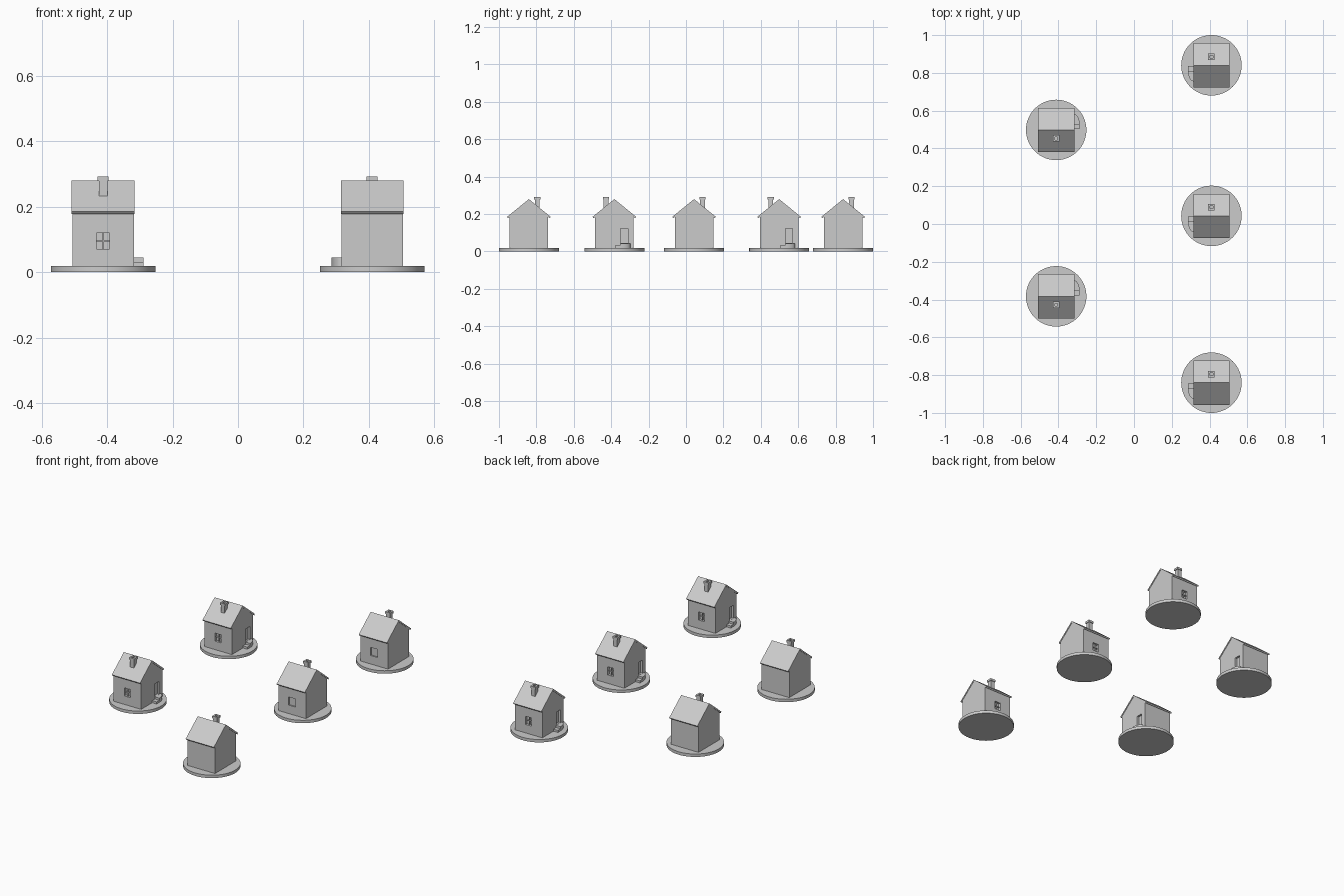
import bpy, bmesh, math
from mathutils import Matrix, Vector

cube = bpy.data.objects.get("Cube")
if cube:
    bpy.data.objects.remove(cube, do_unlink=True)

grey = bpy.data.materials.new("plain_grey")
grey.use_nodes = True
grey.diffuse_color = (0.6, 0.6, 0.6, 1)
grey.node_tree.nodes["Principled BSDF"].inputs["Base Color"].default_value = (0.6, 0.6, 0.6, 1)

BASE_TOP = 0.018
HALF_X, HALF_Y = 0.094, 0.103


def to_mesh(name, bm):
    bmesh.ops.recalc_face_normals(bm, faces=bm.faces)
    mesh = bpy.data.meshes.new(name)
    bm.to_mesh(mesh)
    bm.free()
    mesh.materials.append(grey)
    return mesh


def add_box(bm, low, high):
    low, high = Vector(low), Vector(high)
    matrix = Matrix.Translation((low + high) / 2) @ Matrix.Diagonal((*(high - low), 1))
    return bmesh.ops.create_cube(bm, size=1, matrix=matrix)["verts"]


def boxes(name, *pairs):
    bm = bmesh.new()
    for low, high in pairs:
        add_box(bm, low, high)
    return to_mesh(name, bm)


def prism(name, points, offset):
    """Extrude a closed outline by an offset."""
    bm = bmesh.new()
    face = bm.faces.new([bm.verts.new(p) for p in points])
    new = bmesh.ops.extrude_face_region(bm, geom=[face])["geom"]
    bmesh.ops.translate(bm, vec=offset, verts=[v for v in new if isinstance(v, bmesh.types.BMVert)])
    return to_mesh(name, bm)


def place(name, mesh):
    obj = bpy.data.objects.new(name, mesh)
    bpy.context.collection.objects.link(obj)
    return obj


def cut(mesh, cutter_mesh):
    """Cut openings out of a mesh and keep the result."""
    obj, cutter = place("blank", mesh), place("cutter", cutter_mesh)
    cutter.hide_render = True
    modifier = obj.modifiers.new("openings", 'BOOLEAN')
    modifier.object, modifier.solver = cutter, 'EXACT'
    bpy.context.view_layer.objects.active = obj
    bpy.ops.object.modifier_apply(modifier=modifier.name)
    result = obj.data
    for helper in (obj, cutter):
        bpy.data.objects.remove(helper, do_unlink=True)
    return result


# Round base
bm = bmesh.new()
bmesh.ops.create_cone(bm, cap_ends=True, segments=64, radius1=0.16, radius2=0.16, depth=BASE_TOP,
                      matrix=Matrix.Translation((0, 0, BASE_TOP / 2)))
base = to_mesh("base", bm)

# Walls with gables, and recessed openings
wall_profile = [(-HALF_Y, 0.01), (HALF_Y, 0.01), (HALF_Y, 0.185), (0, 0.269), (-HALF_Y, 0.185)]


def walls(back_window):
    mesh = prism("walls", [(-HALF_X, y, z) for y, z in wall_profile], (2 * HALF_X, 0, 0))
    openings = [((HALF_X - 0.012, 0.033, 0.045), (0.12, 0.072, 0.124)),
                ((-0.02, -0.13, 0.07), (0.02, 0.015 - HALF_Y, 0.12))]
    if back_window:
        openings.append(((-0.024, HALF_Y - 0.008, 0.07), (0.024, 0.13, 0.12)))
    return cut(mesh, boxes("openings", *openings))


plain_walls, window_walls = walls(False), walls(True)

# Roof slab with square-cut eaves
roof_profile = [(0, 0.28), (0.117, 0.185), (0.111, 0.178), (0, 0.268), (-0.111, 0.178), (-0.117, 0.185)]
roof = prism("roof", [(-0.096, y, z) for y, z in roof_profile], (0.192, 0, 0))

# Chimney with a wider cap and an open flue
chimney = boxes("chimney", ((-0.013, -0.058, 0.22), (0.013, -0.032, 0.28)))
cap = cut(boxes("cap", ((-0.017, -0.062, 0.279), (0.017, -0.028, 0.292))),
          boxes("flue", ((-0.007, -0.052, 0.283), (0.007, -0.038, 0.31))))

# Window bars
bars = boxes("window_bars", ((-0.002, 0.006 - HALF_Y, 0.07), (0.002, 0.016 - HALF_Y, 0.12)),
             ((-0.02, 0.006 - HALF_Y, 0.093), (0.02, 0.016 - HALF_Y, 0.097)))

# Quarter-round landing at the door and one lower step
arc = [(HALF_X + 0.03 * math.cos(a), 0.03 + 0.055 * math.sin(a), 0.01)
       for a in (math.pi / 2 * i / 10 for i in range(11))]
landing = prism("landing", [(HALF_X - 0.01, 0.03, 0.01)] + arc + [(HALF_X - 0.01, 0.085, 0.01)],
                (0, 0, 0.034))
step = boxes("step", ((HALF_X - 0.01, 0.004, 0.01), (HALF_X + 0.03, 0.03, 0.031)))

# Five houses in two facing rows: x, y, turn, window at the back
houses = [(-0.412, 0.498, 0, False), (-0.412, -0.383, 0, False),
          (0.41, 0.84, math.pi, True), (0.41, 0.043, math.pi, True), (0.41, -0.84, math.pi, False)]
for number, (x, y, turn, back_window) in enumerate(houses, 1):
    parts = {"base": base, "walls": window_walls if back_window else plain_walls, "roof": roof,
             "chimney": chimney, "chimney_cap": cap, "window_bars": bars,
             "landing": landing, "step": step}
    for name, mesh in parts.items():
        obj = place(f"{name}_{number}", mesh)
        obj.location = (x, y, 0)
        obj.rotation_euler.z = turn
        if number == 1 and name in ("base", "landing"):
            bpy.ops.object.select_all(action='DESELECT')
            obj.select_set(True)
            bpy.context.view_layer.objects.active = obj
            bpy.ops.object.shade_smooth_by_angle(angle=math.radians(30))
            obj.select_set(False)
